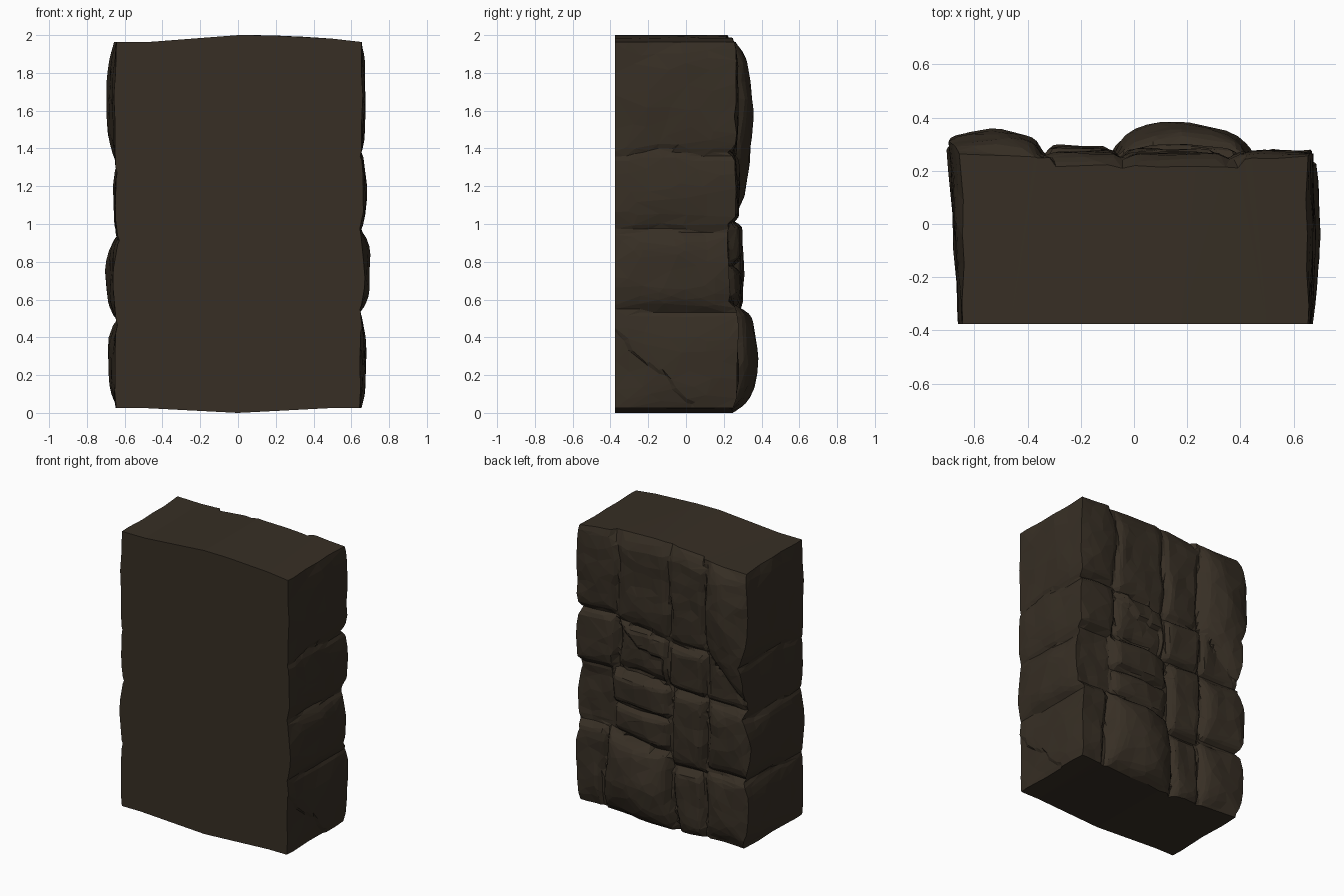
import bpy, bmesh
from mathutils import Vector, noise

if "Cube" in bpy.data.objects:
    bpy.data.objects.remove(bpy.data.objects["Cube"])

N, M, LEVELS = 66, 28, 96      # divisions across, through and up the slab
FRONT = -0.375

# Rough stones on the back: x0, x1, z0, z1, peak y, roundness power, slope of lower edge
STONES = [
    (-0.72, -0.34, 1.33, 2.00, 0.355, 3, 0.85),   # bulging upper corner
    (-0.34, -0.04, 1.33, 2.00, 0.270, 8, 0),
    (-0.04, 0.36, 1.38, 2.00, 0.265, 8, 0.15),
    (0.36, 0.72, 1.40, 2.00, 0.270, 6, 0),
    (-0.72, -0.34, 1.00, 1.33, 0.265, 8, 0),
    (-0.34, -0.04, 1.01, 1.33, 0.280, 8, 0),
    (-0.04, 0.36, 1.01, 1.40, 0.290, 6, 0),
    (0.36, 0.72, 1.00, 1.40, 0.270, 6, 0),
    (-0.72, -0.35, 0.49, 1.00, 0.305, 4, 0),
    (-0.35, -0.08, 0.45, 1.01, 0.290, 8, 0),
    (-0.08, 0.40, 0.78, 1.01, 0.295, 6, 0),
    (-0.08, 0.40, 0.58, 0.78, 0.285, 5, 0.1),
    (0.40, 0.72, 0.58, 1.00, 0.222, 8, 0),
    (-0.72, -0.32, 0.00, 0.49, 0.300, 4, 0),
    (-0.32, -0.09, 0.00, 0.45, 0.285, 6, 0),
    (-0.09, 0.45, 0.00, 0.58, 0.385, 3, 0),       # big lower bulge
    (0.45, 0.72, 0.00, 0.58, 0.275, 6, 0),
]
RIGHT_ROWS = [(0, 0.53, 0.675), (0.53, 0.97, 0.700), (0.97, 1.39, 0.682), (1.39, 2, 0.674)]
LEFT_ROWS = [(0, 0.46, 0.690), (0.46, 0.92, 0.703), (0.92, 1.31, 0.660), (1.31, 2, 0.695)]


def rough(a, b, c, scale, amount):
    return noise.noise(Vector((a * scale, b * scale, c * scale))) * amount


def falloff(a, p):
    """Bulge profile: slopes off gently, then drops at the joint; flat for high powers."""
    if p == 3:
        return 1 - 0.5 * a ** 1.7 - 0.5 * a ** 9
    return 1 - a ** p


def back_y(x, z):
    """Depth of the rough back at x, z."""
    wx = x + rough(x, z, 3.1, 4, 0.03)
    wz = min(1.999, max(0.001, z + rough(x, z, 7.7, 4, 0.03)))
    edge = 0.245 + 0.03 * max(0, -x / 0.65 - 0.4)
    y = edge
    for x0, x1, z0, z1, peak, p, slope in STONES:
        low = z0 + slope * (wx - x1)
        if x0 <= wx < x1 and low <= wz < z1:
            a = abs(2 * (wx - x0) / (x1 - x0) - 1)
            b = abs(2 * (wz - low) / (z1 - low) - 1)
            y = edge + (peak - edge) * falloff(a, p) * falloff(b, p)
            # outer corners have no joint, and joints fade out towards the top
            gap = min(wx - x0 if x0 > -0.7 else 9, x1 - wx if x1 < 0.7 else 9,
                      wz - low if z0 > 0 else 9, z1 - wz if z1 < 2 else 9)
            y -= 0.026 * max(0, 1 - gap / 0.028) * min(1, max(0.1, (2 - z) / 0.4))
            break
    # broken-off corner of the middle stone
    if 0 < wx < 0.36 and 1.02 < wz < 1.2 + max(0, wx - 0.17):
        y -= 0.035
    # worn upper edge
    if abs(x - 0.05) < 0.36:
        y -= 0.03 * max(0, (z - 1.9) / 0.1)
    return y + rough(x, z, 0, 5, 0.014) + rough(x, z, 2, 11, 0.006)


def side_x(rows, y, z, right):
    """Distance of a side wall from the centre at y, z."""
    t = (y - FRONT) / 0.65
    if right:
        wz, edge, grow = z, 0.650, 0.3 + 0.7 * max(0, 1 - (y / 0.37) ** 2)
    else:
        wz, edge, grow = z - 0.04 * (t - 0.3), 0.640, 0.25 + 0.75 * t
    wz = min(1.999, max(0.001, wz + rough(y, z, 5, 4, 0.03)))
    out = edge
    for z0, z1, peak in rows:
        if z0 <= wz < z1:
            b = abs(2 * (wz - z0) / (z1 - z0) - 1)
            out = edge + (peak - edge) * grow * (1 - b ** 2.8)
            gap = min(wz - z0 if z0 > 0 else 9, z1 - wz if z1 < 2 else 9)
            out -= 0.006 * max(0, 1 - gap / 0.025)
    # chipped lower corner on the right
    if right and y < 0.05 and z < 0.06 + 0.95 * max(0, -y) + rough(y, z, 1, 6, 0.06):
        out -= 0.009
    return out + rough(y, z, 9, 5, 0.010)


def ring(t):
    """One outline of the slab: front, right side, back, left side."""
    z = 2 * t
    pts = []
    fl = -side_x(LEFT_ROWS, FRONT, z, False)
    fr = side_x(RIGHT_ROWS, FRONT, z, True)
    bl = -side_x(LEFT_ROWS, 0.26, z, False)
    br = side_x(RIGHT_ROWS, 0.26, z, True)
    for i in range(N + 1):
        pts.append((fl + (fr - fl) * i / N, FRONT))
    yr, yl = back_y(br, z), back_y(bl, z)
    for j in range(1, M):
        s = j / M
        pts.append((side_x(RIGHT_ROWS, FRONT + 0.635 * s, z, True), FRONT + (yr - FRONT) * s))
    for i in range(N + 1):
        x = br + (bl - br) * i / N
        pts.append((x, back_y(x, z)))
    for j in range(M - 1, 0, -1):
        s = j / M
        pts.append((-side_x(LEFT_ROWS, FRONT + 0.635 * s, z, False), FRONT + (yl - FRONT) * s))
    out = []
    for x, y in pts:      # top and bottom are slightly peaked in the middle
        ax = min(1.05, abs(x) / 0.65)
        top = 2 - (0.036 * ax ** 2.2 if x > 0 else 0.036 * min(1, ax * 1.4))
        low = 0.026 * min(1, ax * 1.3)
        out.append((x, y, low + (top - low) * t))
    return out


# Slab skin
bm = bmesh.new()
rings = [[bm.verts.new(p) for p in ring(k / LEVELS)] for k in range(LEVELS + 1)]
total = 2 * N + 2 * M
for lower, upper in zip(rings, rings[1:]):
    for k in range(total):
        n = (k + 1) % total
        bm.faces.new((lower[k], lower[n], upper[n], upper[k]))

# Soften the steps of the rough back only
rough_verts = [v for r in rings[1:-1] for v in r[N + M + 1:2 * N + M]]
bmesh.ops.smooth_vert(bm, verts=rough_verts, factor=0.5, use_axis_x=True,
                      use_axis_y=True, use_axis_z=True)

# Top and bottom caps
caps = [[i, i + 1, 2 * N + M - i - 1, 2 * N + M - i] for i in range(1, N - 1)]
caps.append(list(range(2 * N + M - 1, total)) + [0, 1])
caps.append(list(range(N - 1, N + M + 2)))
for idx in caps:
    bm.faces.new([rings[-1][i] for i in idx])
    bm.faces.new([rings[0][i] for i in reversed(idx)])
bmesh.ops.triangulate(bm, faces=bm.faces[:])
bmesh.ops.recalc_face_normals(bm, faces=bm.faces[:])

mesh = bpy.data.meshes.new("stone_wall_block")
bm.to_mesh(mesh)
bm.free()
block = bpy.data.objects.new("stone_wall_block", mesh)
bpy.context.collection.objects.link(block)

stone = bpy.data.materials.new("dark_brown_stone")
stone.diffuse_color = (0.038, 0.028, 0.018, 1)
stone.use_nodes = True
stone.node_tree.nodes["Principled BSDF"].inputs["Base Color"].default_value = stone.diffuse_color
mesh.materials.append(stone)

# Reduce to chiselled flat facets
bpy.context.view_layer.objects.active = block
block.select_set(True)
facets = block.modifiers.new("facets", 'DECIMATE')
facets.ratio = 0.08
bpy.ops.object.modifier_apply(modifier=facets.name)
